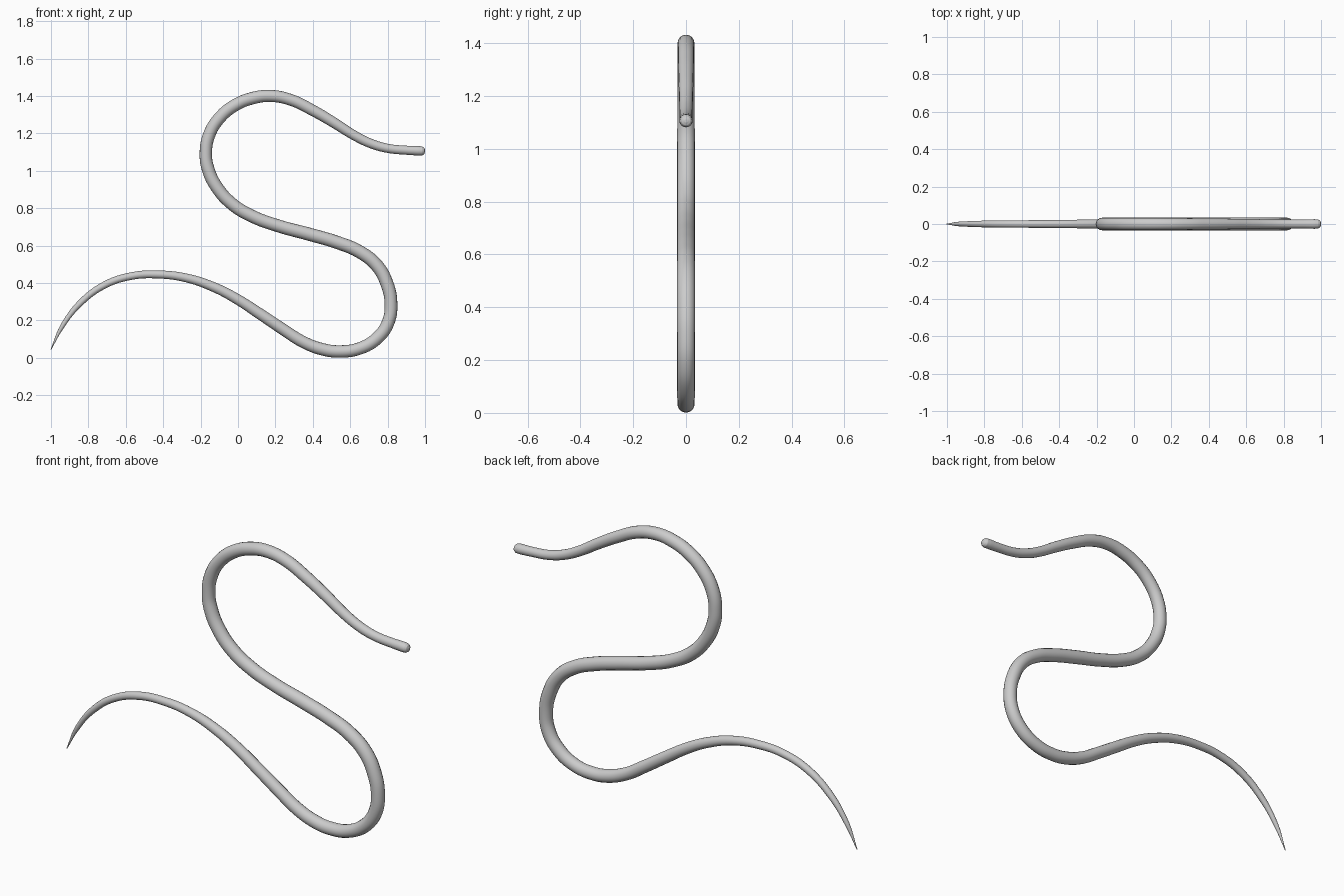
import bpy

# Body centreline from tail tip to head: (x, z, radius)
PATH = [
    (-1.0, 0.045, 0.002), (-0.94, 0.168, 0.012), (-0.84, 0.296, 0.017),
    (-0.71, 0.391, 0.019), (-0.57, 0.437, 0.020), (-0.44, 0.446, 0.021),
    (-0.28, 0.428, 0.023), (-0.12, 0.374, 0.026), (0.0, 0.311, 0.028),
    (0.12, 0.233, 0.030), (0.24, 0.153, 0.031), (0.35, 0.084, 0.032),
    (0.45, 0.046, 0.033), (0.54, 0.034, 0.033), (0.65, 0.050, 0.033),
    (0.745, 0.106, 0.034), (0.803, 0.190, 0.034), (0.818, 0.290, 0.034),
    (0.797, 0.395, 0.035), (0.743, 0.493, 0.035), (0.65, 0.567, 0.035),
    (0.53, 0.617, 0.035), (0.38, 0.661, 0.035), (0.22, 0.704, 0.034),
    (0.08, 0.755, 0.034), (-0.03, 0.821, 0.034), (-0.113, 0.912, 0.034),
    (-0.16, 1.01, 0.034), (-0.172, 1.09, 0.033), (-0.155, 1.19, 0.033),
    (-0.10, 1.281, 0.033), (-0.02, 1.348, 0.033), (0.08, 1.389, 0.033),
    (0.175, 1.40, 0.032), (0.28, 1.380, 0.031), (0.40, 1.323, 0.030),
    (0.52, 1.253, 0.028), (0.62, 1.190, 0.026), (0.71, 1.146, 0.025),
    (0.80, 1.120, 0.024), (0.90, 1.110, 0.024), (0.965, 1.107, 0.0255),
    (0.985, 1.106, 0.024), (0.995, 1.106, 0.018), (1.0, 1.106, 0.006),
]

# Tapered round tube swept along the path
curve = bpy.data.curves.new("snake_body", "CURVE")
curve.dimensions = "3D"
curve.bevel_depth = 1.0
curve.bevel_resolution = 6
curve.resolution_u = 6
curve.use_fill_caps = True
spline = curve.splines.new("BEZIER")
spline.bezier_points.add(len(PATH) - 1)
spline.radius_interpolation = "LINEAR"
for point, (x, z, r) in zip(spline.bezier_points, PATH):
    point.co = (x, 0, z)
    point.radius = r
    point.handle_left_type = point.handle_right_type = "AUTO"

body = bpy.data.objects.new("snake_body", curve)
bpy.context.collection.objects.link(body)
bpy.context.view_layer.objects.active = body
body.select_set(True)
bpy.ops.object.convert(target="MESH")
bpy.ops.object.shade_smooth()
